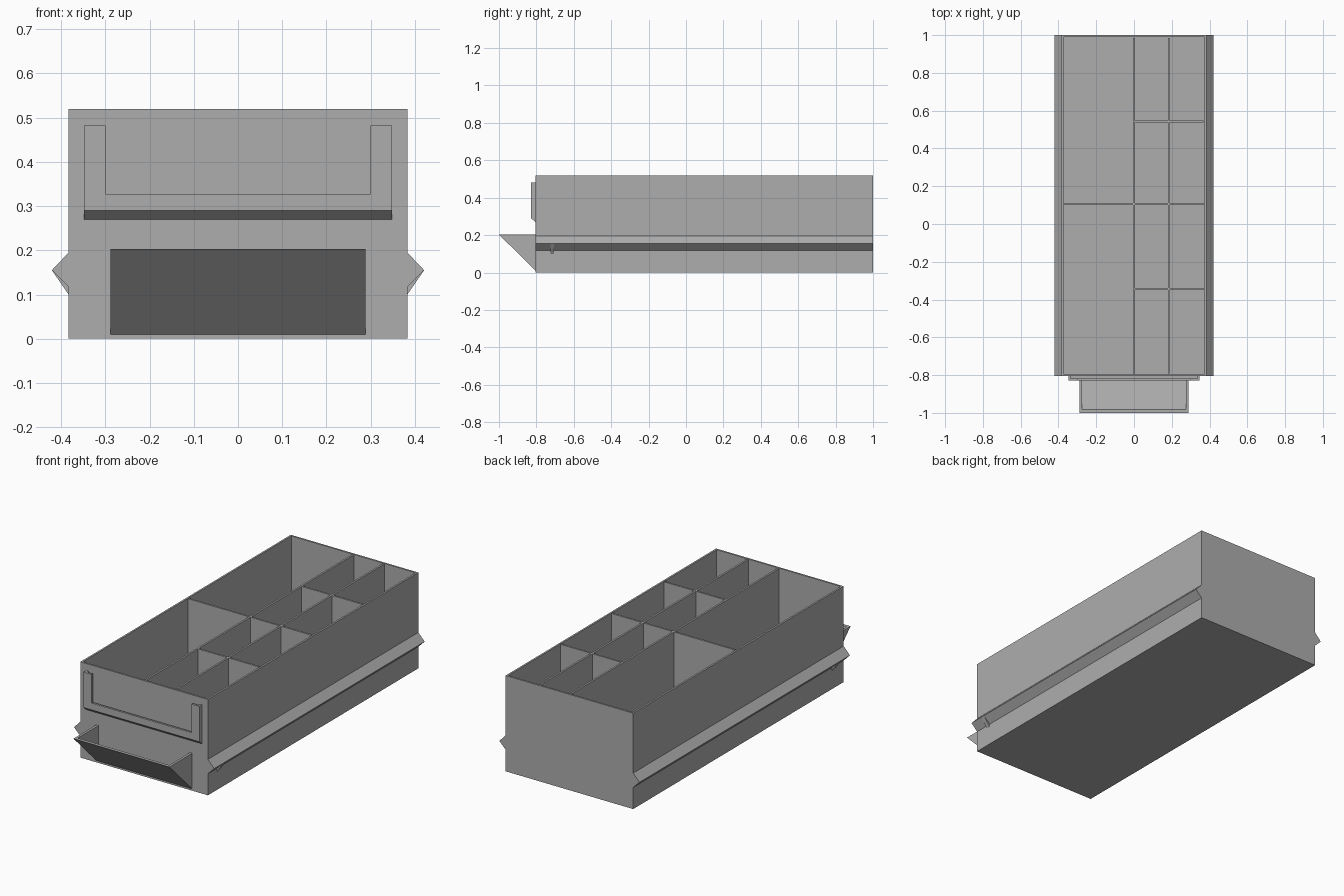
import bpy
import bmesh
from mathutils import Vector

cube = bpy.data.objects.get("Cube")
if cube:
    bpy.data.objects.remove(cube, do_unlink=True)

GREY = (0.42, 0.42, 0.42, 1)
grey = bpy.data.materials.new("grey plastic")
grey.use_nodes = True
grey.diffuse_color = GREY
grey.node_tree.nodes["Principled BSDF"].inputs["Base Color"].default_value = GREY

HALF, FRONT, BACK, TOP = 0.383, -0.805, 1.0, 0.52
WALL, FLOOR, THIN = 0.014, 0.014, 0.005


def finish(name, bm):
    bmesh.ops.recalc_face_normals(bm, faces=bm.faces)
    mesh = bpy.data.meshes.new(name)
    bm.to_mesh(mesh)
    bm.free()
    mesh.materials.append(grey)
    obj = bpy.data.objects.new(name, mesh)
    bpy.context.collection.objects.link(obj)
    return obj


def prism(name, profile, axis, start, end):
    """Extrude a (horizontal, z) profile along the x or y axis."""
    bm = bmesh.new()
    if axis == "x":
        points = [(start, a, z) for a, z in profile]
        step = Vector((end - start, 0, 0))
    else:
        points = [(a, start, z) for a, z in profile]
        step = Vector((0, end - start, 0))
    face = bm.faces.new([bm.verts.new(p) for p in points])
    new = bmesh.ops.extrude_face_region(bm, geom=[face], use_keep_orig=True)["geom"]
    bmesh.ops.translate(bm, vec=step, verts=[v for v in new if isinstance(v, bmesh.types.BMVert)])
    return finish(name, bm)


def box(name, x0, x1, y0, y1, z0, z1):
    return prism(name, [(y0, z0), (y1, z0), (y1, z1), (y0, z1)], "x", x0, x1)


# Open drawer shell: inset the top of a block and push it down to the floor
body = box("drawer_body", -HALF, HALF, FRONT, BACK, 0, TOP)
bm = bmesh.new()
bm.from_mesh(body.data)
bm.normal_update()
lid = max(bm.faces, key=lambda f: f.calc_center_median().z)
bmesh.ops.inset_region(bm, faces=[lid], thickness=WALL)
pocket = bmesh.ops.extrude_face_region(bm, geom=[lid])["geom"]
bmesh.ops.translate(bm, vec=(0, 0, FLOOR - TOP), verts=[v for v in pocket if isinstance(v, bmesh.types.BMVert)])
if lid.is_valid:
    bmesh.ops.delete(bm, geom=[lid], context="FACES_ONLY")
bmesh.ops.recalc_face_normals(bm, faces=bm.faces)
bm.to_mesh(body.data)
bm.free()

# Compartment dividers
inner = HALF - WALL
SPLIT = 0.184
for name, x in (("middle_divider", 0), ("side_divider", SPLIT)):
    box(name, x - THIN, x + THIN, FRONT + WALL, BACK - WALL, FLOOR, TOP)
box("wide_cross_divider", -inner, -THIN, 0.1, 0.11, FLOOR, TOP)
for y in (-0.345, 0.105, 0.543):
    for x0, x1 in ((THIN, SPLIT - THIN), (SPLIT + THIN, inner)):
        box("cross_divider", x0, x1, y - THIN, y + THIN, FLOOR, TOP)

# Label holder: chamfered ledge with an upright arm at each end
LIP, SLOT = -0.828, -0.817
ledge = [(FRONT, 0.27), (LIP, 0.29), (LIP, 0.327), (SLOT, 0.327), (SLOT, 0.3), (FRONT, 0.3)]
prism("label_ledge", ledge, "x", -0.348, 0.348)

# Scoop handle: sloping plate closed by two triangular cheeks
plate = [(FRONT, 0.01), (-1, 0.203), (-0.983, 0.203), (FRONT, 0.027)]
cheek = [(FRONT, 0.01), (-1, 0.203), (FRONT, 0.203)]
prism("handle_plate", plate, "x", -0.275, 0.275)

# Mirrored parts: arms, handle cheeks, side runners and their stops
for side, s in (("left", 1), ("right", -1)):
    box(side + "_label_arm", s * 0.3, s * 0.348, LIP, SLOT, 0.327, 0.482)
    box(side + "_label_arm_web", s * 0.335, s * 0.348, SLOT, FRONT, 0.3, 0.482)
    prism(side + "_handle_cheek", cheek, "x", s * 0.275, s * 0.288)
    runner = [(s * HALF, 0.117), (s * 0.421, 0.155), (s * HALF, 0.195)]
    prism(side + "_runner", runner, "y", FRONT, BACK)
    stop = [(s * HALF, 0.1), (s * 0.421, 0.155), (s * HALF, 0.155)]
    prism(side + "_runner_stop", stop, "y", -0.725, -0.705)
